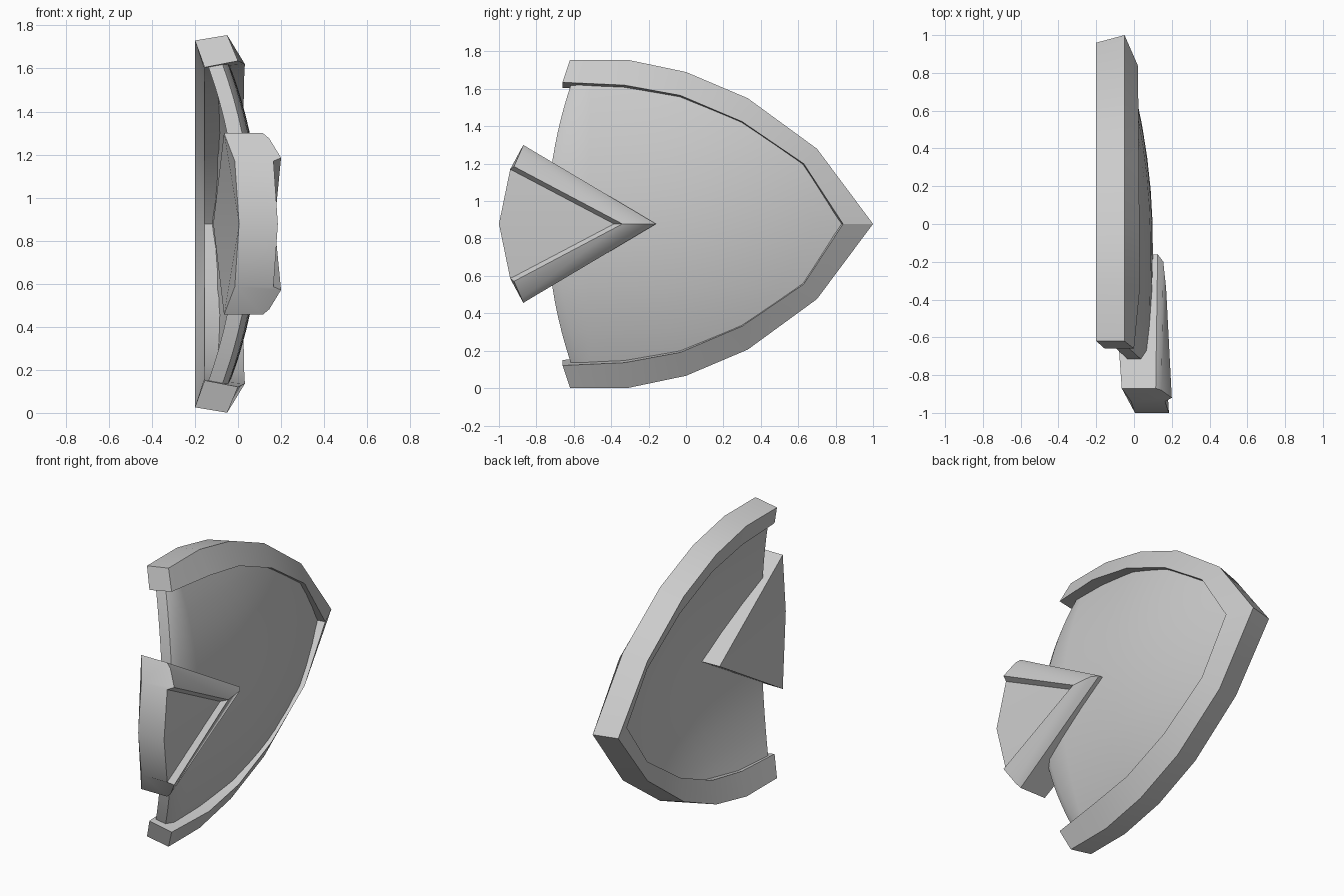
import bpy, bmesh, math
from mathutils import Vector

MID = 0.878  # height of the symmetry plane

cube = bpy.data.objects.get("Cube")
if cube:
    bpy.data.objects.remove(cube, do_unlink=True)

grey = bpy.data.materials.new("plain grey")
grey.use_nodes = True
colour = (0.6, 0.6, 0.6, 1)
grey.diffuse_color = colour
grey.node_tree.nodes["Principled BSDF"].inputs["Base Color"].default_value = colour


def symmetric_solid(name, faces):
    """Build the upper half from faces, reflect it downward and weld."""
    bm = bmesh.new()
    for sign in (1, -1):
        for face in faces:
            bm.faces.new([bm.verts.new((p[0], p[1], MID + sign * (p[2] - MID))) for p in face])
    bmesh.ops.remove_doubles(bm, verts=bm.verts, dist=0.0005)
    bmesh.ops.recalc_face_normals(bm, faces=bm.faces)
    mesh = bpy.data.meshes.new(name)
    bm.to_mesh(mesh)
    bm.free()
    mesh.materials.append(grey)
    ob = bpy.data.objects.new(name, mesh)
    bpy.context.collection.objects.link(ob)
    bpy.ops.object.select_all(action='DESELECT')
    ob.select_set(True)
    bpy.context.view_layer.objects.active = ob
    bpy.ops.object.shade_smooth_by_angle(angle=math.radians(32))
    return ob


def strip(a, b):
    """Quads between two rows of points."""
    return [(a[i], a[i + 1], b[i + 1], b[i]) for i in range(len(a) - 1)]


# Rim: four edge lines (y, z) running from the open end to the tip
outer = [(-.62, 1.755), (-.31, 1.755), (0, 1.69), (.33, 1.55), (.7, 1.28), (1, MID)]
inner = [(-.66, 1.635), (-.33, 1.62), (-.03, 1.565), (.3, 1.425), (.63, 1.2), (.84, MID)]
outer_front = [(-.05, y, z) for y, z in outer]
outer_back = [(-.2, y - .04 * i / 5, z - .025 * (i < 5)) for i, (y, z) in enumerate(outer)]
inner_front = [(.035 - .003 * i - .035 * (i == 0), y, z) for i, (y, z) in enumerate(inner)]
inner_back = [(-.155, y - .03 * i / 5, z - .03 * (i < 5)) for i, (y, z) in enumerate(inner)]
lines = [outer_front, outer_back, inner_back, inner_front]
rim = [q for i in range(4) for q in strip(lines[i], lines[(i + 1) % 4])]
rim.append([line[0] for line in lines])
symmetric_solid("rim", rim)


# Panel: domed plate whose edge is buried in the rim
def dome(y, z):
    t = (z - MID) / .73
    along = .13 * ((y + .1) / .94) ** 2 if y > -.1 else .03 * (y + .1) ** 2
    return .1 - along - .135 * t * t


edge = [Vector(b).lerp(Vector(a), .25) for a, b in zip(outer, inner)][1:]
edge = [p.lerp(q, s / 3) for p, q in zip(edge, edge[1:]) for s in range(3)] + [edge[-1]]
front, back = [], []
for y_right, z in edge:
    y_left = -.74 + .12 * ((z - MID) / .73) ** 2
    ys = [y_left] + [y_left + .05 + (y_right - y_left - .05) * k / 9 for k in range(10)]
    front.append([(dome(y, z) - (.025 if k == 0 else 0), y, z) for k, y in enumerate(ys)])
    back.append([(dome(y, z) - .095, y, z) for y in ys])
panel = []
for grid in (front, back):
    for a, b in zip(grid, grid[1:]):
        panel += strip(a, b)
panel += strip(front[0], back[0])
for k in (0, -1):
    panel += strip([r[k] for r in front], [r[k] for r in back])
symmetric_solid("panel", panel)

# Chevron: wedge with a raised V border around a sunken triangle
end = [(-.065, -.87, 1.3), (.115, -.87, 1.3), (.145, -.88, 1.275),
       (.2, -.92, 1.185), (.165, -.94, 1.17)]
apex = [(-.115, -.17, MID), (.125, -.16, MID), (.155, -.2, MID),
        (.17, -.34, MID), (.145, -.385, MID)]
back_corner = (-.015, -.94, 1.17)
nose_back, nose_front = (.005, -1, MID), (.185, -1, MID)
chevron = strip(end, apex)
chevron += [end + [back_corner],
            (end[-1], apex[-1], nose_front),
            (end[0], back_corner, nose_back, apex[0]),
            (back_corner, end[-1], nose_front, nose_back)]
symmetric_solid("chevron", chevron)
